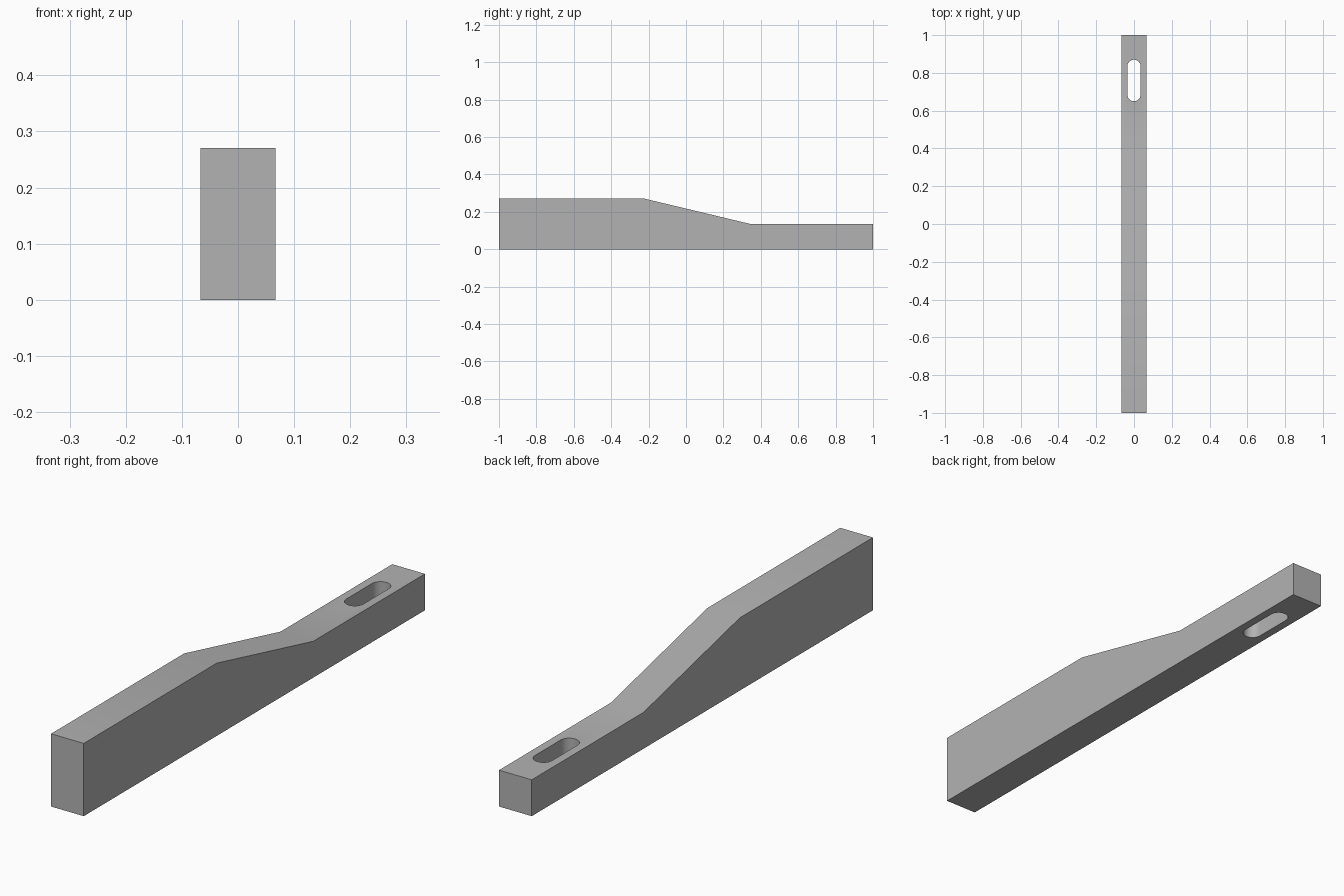
import bpy, bmesh, math

cube = bpy.data.objects.get("Cube")
if cube:
    bpy.data.objects.remove(cube, do_unlink=True)

HALF_WIDTH = 0.067
SLOT_RADIUS = 0.035
SLOT_START, SLOT_END = 0.65, 0.87

grey = bpy.data.materials.new("plain_grey")
grey.use_nodes = True
colour = (0.45, 0.45, 0.45, 1)
grey.diffuse_color = colour
grey.node_tree.nodes["Principled BSDF"].inputs["Base Color"].default_value = colour


def extruded(name, outline, offset):
    """Solid made by sweeping a flat outline along an offset."""
    bm = bmesh.new()
    face = bm.faces.new([bm.verts.new(p) for p in outline])
    result = bmesh.ops.extrude_face_region(bm, geom=[face])
    moved = [v for v in result["geom"] if isinstance(v, bmesh.types.BMVert)]
    bmesh.ops.translate(bm, vec=offset, verts=moved)
    bmesh.ops.recalc_face_normals(bm, faces=bm.faces)
    mesh = bpy.data.meshes.new(name)
    bm.to_mesh(mesh)
    bm.free()
    mesh.materials.append(grey)
    obj = bpy.data.objects.new(name, mesh)
    bpy.context.collection.objects.link(obj)
    return obj


# Tapered bar: tall front, sloping middle, low back
side = [(-1, 0), (1, 0), (1, 0.135), (0.345, 0.135), (-0.22, 0.27), (-1, 0.27)]
bar = extruded("tapered_bar", [(-HALF_WIDTH, y, z) for y, z in side],
               (2 * HALF_WIDTH, 0, 0))

# Round-ended slot through the low end
STEPS = 16
slot = []
for centre, start in ((SLOT_END - SLOT_RADIUS, 0), (SLOT_START + SLOT_RADIUS, math.pi)):
    for i in range(STEPS + 1):
        a = start + math.pi * i / STEPS
        slot.append((SLOT_RADIUS * math.cos(a), centre + SLOT_RADIUS * math.sin(a), -0.1))
cutter = extruded("slot_cutter", slot, (0, 0, 0.4))

cut = bar.modifiers.new("slot", 'BOOLEAN')
cut.operation = 'DIFFERENCE'
cut.solver = 'EXACT'
cut.object = cutter
bpy.ops.object.select_all(action='DESELECT')
bpy.context.view_layer.objects.active = bar
bar.select_set(True)
bpy.ops.object.modifier_apply(modifier=cut.name)
bpy.data.objects.remove(cutter, do_unlink=True)

bpy.ops.object.shade_smooth_by_angle(angle=math.radians(30))
